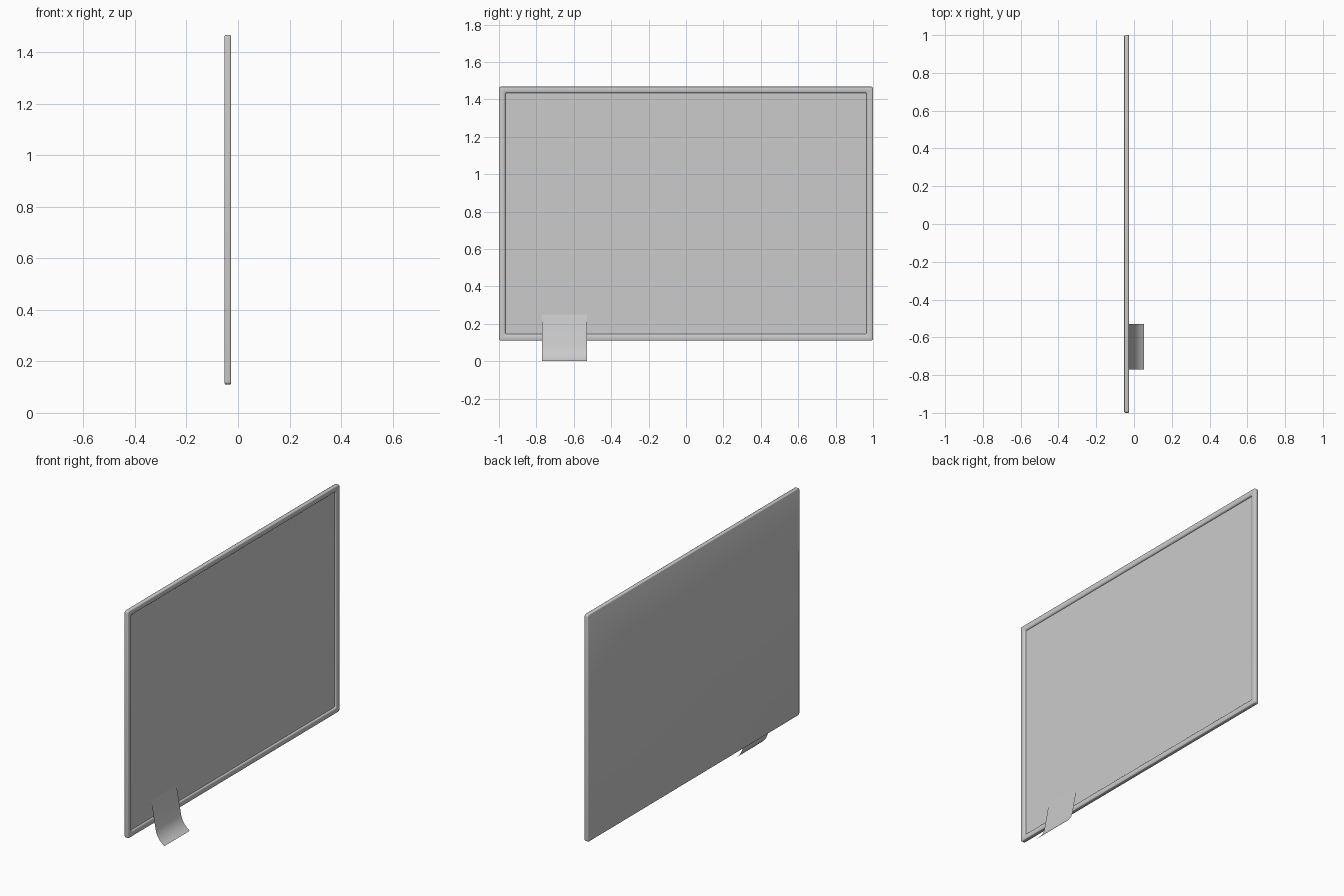
import bpy, bmesh, math

if "Cube" in bpy.data.objects:
    bpy.data.objects.remove(bpy.data.objects["Cube"])

Z0, Z1 = 0.11, 1.468          # board bottom / top
ZC, HZ, HY = (Z0 + Z1) / 2, (Z1 - Z0) / 2, 1.0
BACK, FRONT, PANEL = -0.052, -0.027, -0.037


def finish(bm, name, angle=30):
    bmesh.ops.recalc_face_normals(bm, faces=bm.faces)
    me = bpy.data.meshes.new(name)
    bm.to_mesh(me)
    bm.free()
    ob = bpy.data.objects.new(name, me)
    bpy.context.collection.objects.link(ob)
    bpy.ops.object.select_all(action='DESELECT')
    ob.select_set(True)
    bpy.context.view_layer.objects.active = ob
    bpy.ops.object.shade_smooth_by_angle(angle=math.radians(angle))
    return ob


def ring(bm, inset, x, r, steps=4):
    """Rounded rectangle in the YZ plane, inset from the board outline."""
    verts = []
    hy, hz = HY - inset - r, HZ - inset - r
    for q, (sy, sz) in enumerate([(1, 1), (-1, 1), (-1, -1), (1, -1)]):
        for i in range(steps + 1):
            a = (q + i / steps) * math.pi / 2
            verts.append(bm.verts.new((x, sy * hy + r * math.cos(a),
                                       ZC + sz * hz + r * math.sin(a))))
    return verts


def loft(bm, rings):
    for a, b in zip(rings, rings[1:]):
        n = len(a)
        for i in range(n):
            j = (i + 1) % n
            bm.faces.new((a[i], a[j], b[j], b[i]))


# Board: flat back, bevelled rim, rounded inner lip and recessed writing panel
bm = bmesh.new()
profile = [(0.005, BACK, 0.007), (0.0015, BACK + 0.0015, 0.010), (0, BACK + 0.005, 0.012),
           (0, FRONT - 0.005, 0.012), (0.0015, FRONT - 0.0015, 0.010), (0.005, FRONT, 0.007),
           (0.027, FRONT, 0.012), (0.031, FRONT - 0.002, 0.010),
           (0.034, FRONT - 0.006, 0.008), (0.035, PANEL, 0.007)]
rings = [ring(bm, *p) for p in profile]
loft(bm, rings)
bm.faces.new(rings[0])
bm.faces.new(rings[-1])
finish(bm, "framed_board", 50)

# Paper note: a thin sheet hanging off the panel with a curled lower edge
bm = bmesh.new()
a, c, e = (-0.005, 0.08), (0.006, 0.03), (0.052, 0.0)
path = [(-0.036, 0.25), (-0.0205, 0.165)]
for i in range(11):
    t = i / 10
    path.append(tuple((1 - t) ** 2 * a[k] + 2 * t * (1 - t) * c[k] + t * t * e[k] for k in (0, 1)))
rows = [[bm.verts.new((x, y, z)) for y in (-0.77, -0.53)] for x, z in path]
for p, q in zip(rows, rows[1:]):
    bm.faces.new((p[0], q[0], q[1], p[1]))
finish(bm, "paper_note", 40)
